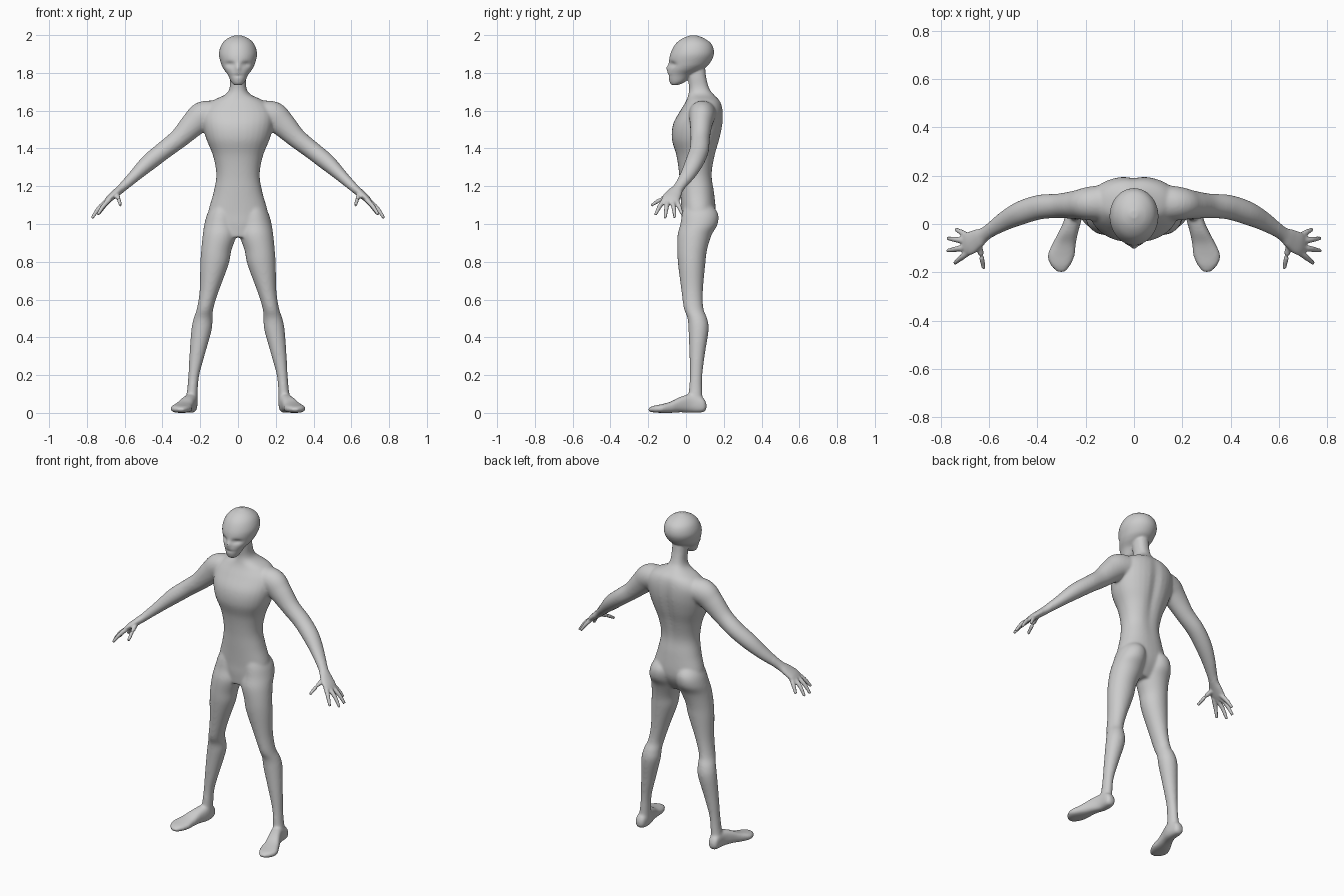
import bpy, bmesh, math
from mathutils import Vector

bm = bmesh.new()
X, Y, Z = Vector((1, 0, 0)), Vector((0, 1, 0)), Vector((0, 0, 1))


def spline(rows, steps):
    """Catmull-Rom interpolation of whole station rows."""
    out = []
    for i in range(len(rows) - 1):
        p = [rows[max(0, min(len(rows) - 1, i + k))] for k in (-1, 0, 1, 2)]
        for s in range(steps):
            t = s / steps
            out.append([b + .5 * t * (c - a + t * (2*a - 5*b + 4*c - d + t * (3*(b - c) + d - a)))
                        for a, b, c, d in zip(*p)])
    return out + [list(rows[-1])]


def loft(rows, axis=None, side=1, power=2, steps=5, sides=32, sculpt=None):
    """Tube through stations (x, y, z, ru, rv), rings square to axis or to the path."""
    st = spline(rows, steps)
    rings = []
    for i, (x, y, z, ru, rv) in enumerate(st):
        c = Vector((x, y, z))
        if axis == 'Z':
            u, v = X, Y
        elif axis == 'Y':
            u, v = X, Z
        else:
            t = (Vector(st[min(i + 1, len(st) - 1)][:3]) - Vector(st[max(i - 1, 0)][:3])).normalized()
            u = t.cross(Y if abs(t.y) < .85 else Z).normalized()
            v = t.cross(u)
        ring = []
        for k in range(sides):
            a = 2 * math.pi * k / sides
            ca, sa = math.cos(a), math.sin(a)
            p = c + u * max(ru, .002) * math.copysign(abs(ca) ** (2 / power), ca) \
                  + v * max(rv, .002) * math.copysign(abs(sa) ** (2 / power), sa)
            if sculpt:
                sculpt(p)
            ring.append(bm.verts.new((p.x * side, p.y, p.z)))
        rings.append(ring)
    for a, b in zip(rings, rings[1:]):
        for k in range(sides):
            j = (k + 1) % sides
            bm.faces.new((a[k], a[j], b[j], b[k]))
    bm.faces.new(rings[0])
    bm.faces.new(rings[-1])


def box_z(rows):
    return [((a + b) / 2, (c + d) / 2, z, (b - a) / 2, (d - c) / 2) for z, a, b, c, d in rows]


def bump(p, c, r):
    return math.exp(-sum(((p[i] - c[i]) / r[i]) ** 2 for i in range(3)))


def spine(p):
    if p.y > .08:
        p.y -= .014 * bump(p, (0, p.y, 1.45), (.03, 1, .2))


def face(p):
    if p.y < .02:
        for s in (-1, 1):
            p.y += .016 * bump(p, (s * .042, p.y, 1.845), (.025, 1, .014))   # eye sockets
        p.y -= .012 * bump(p, (0, p.y, 1.825), (.014, 1, .022))              # nose
        p.y += .006 * bump(p, (0, p.y, 1.785), (.03, 1, .006))               # mouth


# torso and neck
torso = [(.93, .09, -.02, .10), (1.0, .14, -.025, .145), (1.06, .158, -.025, .158),
         (1.165, .13, -.03, .15), (1.26, .115, -.036, .14), (1.36, .132, -.05, .157),
         (1.45, .168, -.075, .182), (1.53, .187, -.068, .197), (1.60, .185, -.03, .197),
         (1.65, .14, .0, .183), (1.685, .068, .012, .15), (1.72, .045, .016, .124),
         (1.78, .042, .01, .107), (1.85, .04, .01, .10)]
loft(box_z([(z, -h, h, a, b) for z, h, a, b in torso]), 'Z', power=2.2, sculpt=spine)

# head
head = [(1.735, .02, -.075, -.045), (1.752, .036, -.087, -.005), (1.79, .054, -.094, .035),
        (1.82, .076, -.092, .088), (1.85, .09, -.091, .125), (1.90, .101, -.083, .148),
        (1.95, .087, -.058, .137), (1.982, .056, -.02, .098), (1.999, .015, .025, .055)]
loft(box_z([(z, -h, h, a, b) for z, h, a, b in head]), 'Z', sides=64, steps=8, sculpt=face)

leg = box_z([(1.12, .03, .12, .0, .12), (1.06, .01, .16, -.02, .168), (1.0, .008, .178, -.03, .168),
             (.94, .008, .187, -.045, .135), (.86, .035, .195, -.046, .111), (.785, .05, .2, -.042, .102),
             (.65, .10, .203, -.025, .09), (.555, .13, .217, -.012, .092), (.5, .135, .235, .008, .112),
             (.44, .139, .247, .013, .12), (.31, .175, .257, .018, .10), (.2, .205, .263, .02, .087),
             (.12, .213, .27, .015, .086), (.04, .215, .283, .01, .09)])
foot = [((a + b) / 2, y, (c + d) / 2, (b - a) / 2, (d - c) / 2) for y, a, b, c, d in
        [(.108, .235, .265, .02, .05), (.09, .22, .28, .003, .08), (.03, .215, .285, 0, .1),
         (-.03, .23, .31, .003, .085), (-.08, .24, .337, 0, .06), (-.13, .245, .358, 0, .046),
         (-.17, .262, .346, .002, .038), (-.199, .285, .318, .008, .027)]]
arm = [(.09, .09, 1.59, .06, .075), (.18, .085, 1.575, .076, .07), (.235, .08, 1.53, .068, .06),
       (.31, .075, 1.455, .053, .051), (.39, .07, 1.392, .048, .051), (.47, .045, 1.328, .045, .049),
       (.54, .01, 1.262, .034, .04), (.61, -.037, 1.195, .024, .029), (.645, -.06, 1.165, .021, .04),
       (.68, -.08, 1.135, .018, .048), (.702, -.088, 1.115, .012, .042)]
# fingers and thumb: base, knuckle, tip
fingers = [((.68, -.055, 1.13), (.712, -.036, 1.092), (.737, -.022, 1.052)),
           ((.685, -.073, 1.128), (.735, -.065, 1.085), (.771, -.059, 1.034)),
           ((.685, -.095, 1.128), (.737, -.104, 1.083), (.773, -.111, 1.03)),
           ((.68, -.113, 1.13), (.715, -.14, 1.092), (.743, -.163, 1.048)),
           ((.645, -.072, 1.158), (.633, -.125, 1.135), (.622, -.185, 1.098))]

# both sides
for s in (-1, 1):
    loft(leg, 'Z', s)
    loft(foot, 'Y', s, power=2.6)
    loft(arm, None, s)
    for a, b, c in fingers:
        loft([(*a, .014, .014), (*b, .012, .012), (*c, .008, .008)], None, s, sides=12)

bmesh.ops.recalc_face_normals(bm, faces=bm.faces)
mesh = bpy.data.meshes.new("body")
bm.to_mesh(mesh)
bm.free()
body = bpy.data.objects.new("body", mesh)
bpy.context.collection.objects.link(body)
bpy.context.view_layer.objects.active = body
body.select_set(True)

# fuse the parts into one skin
rm = body.modifiers.new("fuse", 'REMESH')
rm.mode = 'VOXEL'
rm.voxel_size = .006
bpy.ops.object.modifier_apply(modifier="fuse")

# soften joints, sparing hands and face
soft = body.vertex_groups.new(name="joints")
soft.add([v.index for v in body.data.vertices if abs(v.co.x) < .6 and v.co.z < 1.72], 1, 'REPLACE')
for name, group, count in (("blend", "joints", 16), ("polish", "", 2)):
    sm = body.modifiers.new(name, 'SMOOTH')
    sm.factor, sm.iterations, sm.vertex_group = .5, count, group
body.data.polygons.foreach_set("use_smooth", [True] * len(body.data.polygons))
